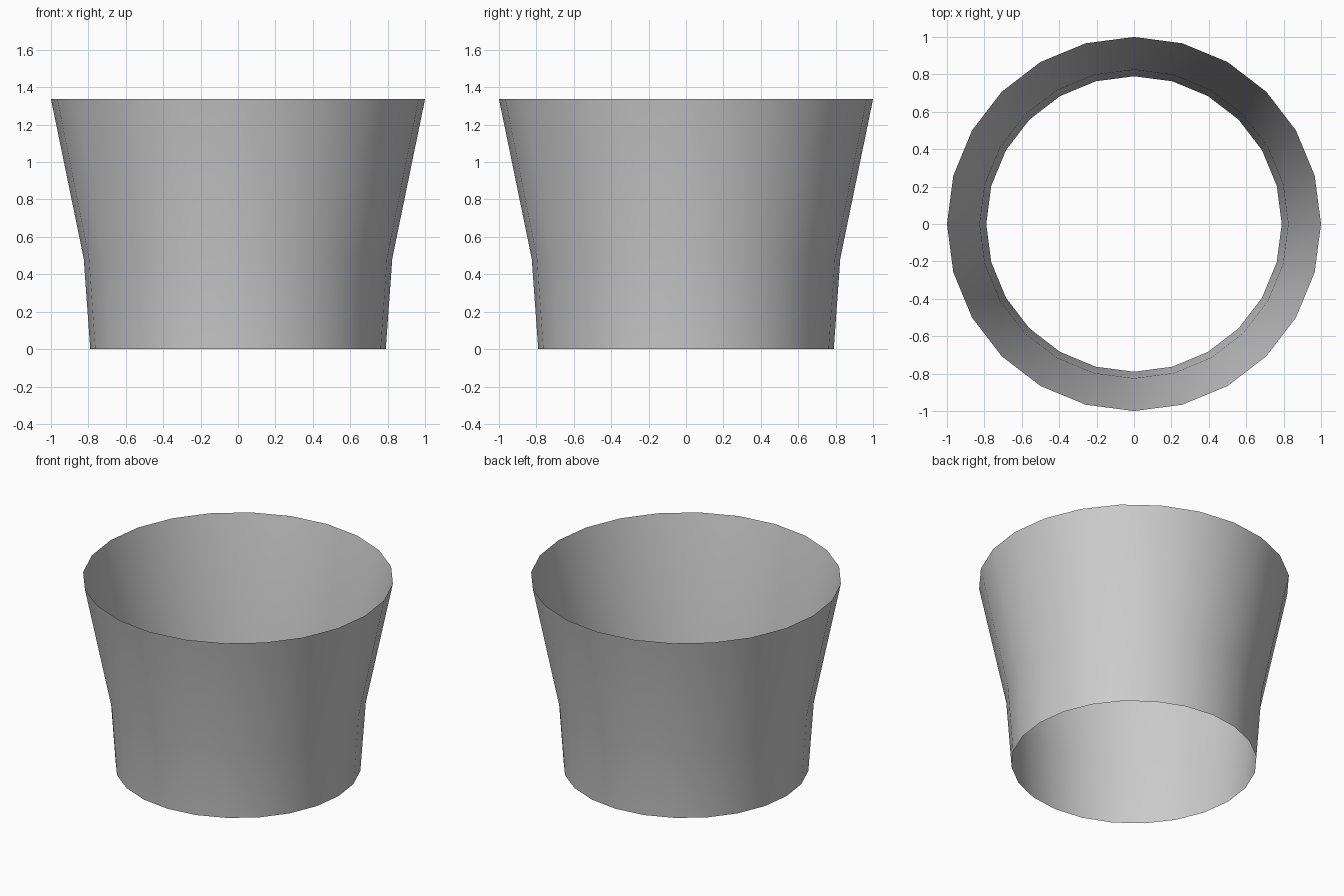
import bpy, bmesh
from math import cos, sin, tau

if "Cube" in bpy.data.objects:
    bpy.data.objects.remove(bpy.data.objects["Cube"])

SIDES = 24
PROFILE = [(0.79, 0.0), (0.825, 0.485), (1.0, 1.337)]  # radius, height

# Open flared sleeve: thin single wall, no top or bottom
bm = bmesh.new()
rings = [[bm.verts.new((r * cos(tau * i / SIDES), r * sin(tau * i / SIDES), z))
          for i in range(SIDES)] for r, z in PROFILE]
for low, high in zip(rings, rings[1:]):
    for i in range(SIDES):
        j = (i + 1) % SIDES
        bm.faces.new((low[i], low[j], high[j], high[i]))

mesh = bpy.data.meshes.new("flared_sleeve")
bm.to_mesh(mesh)
bm.free()
mesh.shade_smooth()
sleeve = bpy.data.objects.new("flared_sleeve", mesh)
bpy.context.collection.objects.link(sleeve)
